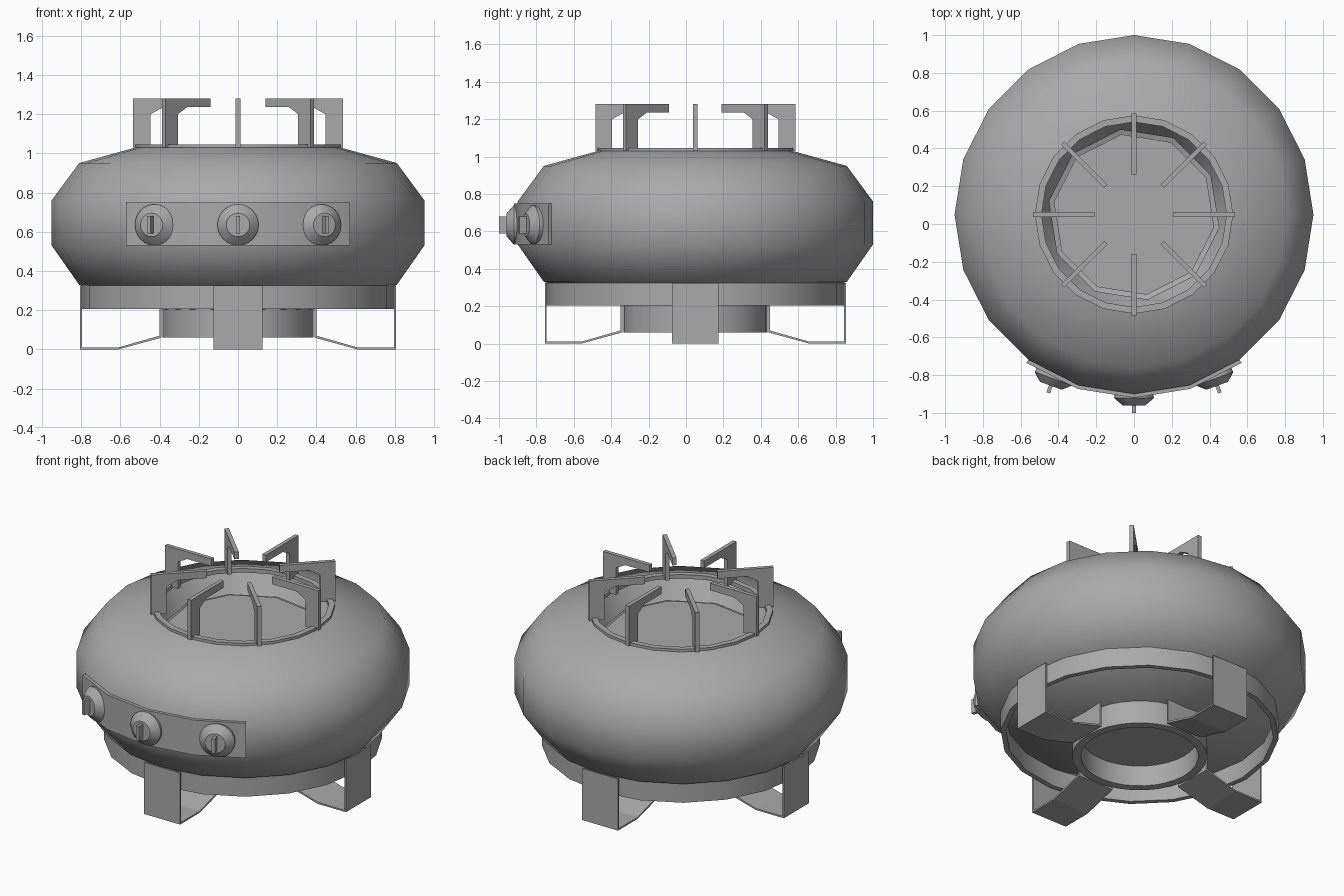
import bpy, bmesh
from math import radians, cos, sin, pi
from mathutils import Matrix, Vector

old = bpy.data.objects.get("Cube")
if old:
    bpy.data.objects.remove(old, do_unlink=True)

grey = bpy.data.materials.new("plain grey")
grey.use_nodes = True
colour = (0.4, 0.4, 0.4, 1)
grey.diffuse_color = colour
grey.node_tree.nodes["Principled BSDF"].inputs["Base Color"].default_value = colour

AXIS = Matrix.Translation((0, 0.05, 0))  # the stove's upright centre line


def finish(name, bm, matrix, angle=None):
    mesh = bpy.data.meshes.new(name)
    bm.transform(matrix)
    bm.to_mesh(mesh)
    bm.free()
    mesh.materials.append(grey)
    obj = bpy.data.objects.new(name, mesh)
    bpy.context.collection.objects.link(obj)
    if angle:
        bpy.ops.object.select_all(action='DESELECT')
        obj.select_set(True)
        bpy.context.view_layer.objects.active = obj
        bpy.ops.object.shade_smooth_by_angle(angle=radians(angle))
    return obj


def lathe(name, profile, sides=20, start=0, steps=None, closed=False, angle=30, matrix=AXIS):
    """Turn (radius, z) points about z; upward profiles face outward."""
    bm = bmesh.new()
    full = steps is None
    steps = steps or sides
    rings = []
    for i in range(steps if full else steps + 1):
        a = radians(start) + 2 * pi * i / sides
        rings.append([bm.verts.new((r * cos(a), r * sin(a), z)) for r, z in profile])
    n = len(profile)
    for i in range(steps):
        p, q = rings[i], rings[(i + 1) % len(rings)]
        for j in range(n if closed else n - 1):
            k = (j + 1) % n
            bm.faces.new((p[j], q[j], q[k], p[k]))
    if not full:
        bm.faces.new(rings[0])
        bm.faces.new(rings[-1][::-1])
    bmesh.ops.remove_doubles(bm, verts=bm.verts, dist=1e-5)
    return finish(name, bm, matrix, angle)


def plate(name, outline, width, matrix):
    """Extrude an (x, z) outline across y, centred on y = 0."""
    bm = bmesh.new()
    face = bm.faces.new([bm.verts.new((x, -width / 2, z)) for x, z in outline])
    new = bmesh.ops.extrude_face_region(bm, geom=[face])["geom"]
    moved = [v for v in new if isinstance(v, bmesh.types.BMVert)]
    bmesh.ops.translate(bm, verts=moved, vec=(0, width, 0))
    bmesh.ops.recalc_face_normals(bm, faces=bm.faces)
    return finish(name, bm, matrix)


def tube(outer, inner, low, high):
    return [(outer, low), (outer, high), (inner, high), (inner, low)]


def spin(degrees):
    return AXIS @ Matrix.Rotation(radians(degrees), 4, 'Z')


# Rounded body shell, open at the top
lathe("body", [(0.37, 0.2), (0.81, 0.33), (0.95, 0.53), (0.95, 0.76), (0.81, 0.95), (0.52, 1.03)], angle=60)

# Burner well, floor and rim
lathe("burner_well", [(0.53, 1.02), (0.455, 0.9)], sides=10, start=27, angle=45)
lathe("burner_floor", [(0.43, 0.91), (0, 0.91)], sides=10, start=27)
lathe("burner_rim", tube(0.525, 0.49, 1.02, 1.045), closed=True)

# Base ring and the central collar with its recessed cap
lathe("base_ring", tube(0.795, 0.765, 0.205, 0.325), closed=True)
lathe("collar", tube(0.385, 0.335, 0.06, 0.22), sides=32, closed=True)
lathe("collar_cap", [(0, 0.19), (0.36, 0.19)], sides=32)

# Pot supports
support = [(0.535, 1.03), (0.445, 1.03), (0.445, 1.2), (0.38, 1.235),
           (0.21, 1.235), (0.21, 1.28), (0.535, 1.28)]
for i in range(8):
    plate(f"pot_support_{i + 1}", support, 0.025, spin(45 * i))

# Bent strip legs
strip = [(0.805, 0.325), (0.805, 0), (0.61, 0), (0.39, 0.06), (0.39, 0.22),
         (0.4, 0.22), (0.4, 0.07), (0.61, 0.01), (0.795, 0.01), (0.795, 0.325)]
for i, side in enumerate(("left", "back", "right", "front")):
    plate(f"{side}_leg", strip, 0.25, spin(90 * i))

# Curved control panel
lathe("control_panel", tube(0.97, 0.945, 0.53, 0.75), start=-126, steps=4, closed=True)

# Knobs with thin grips, turned to face outward
knob = [(0.1, -0.02), (0.105, 0.02), (0.09, 0.035), (0.06, 0.06), (0, 0.06)]
grip = [(-0.045, 0.04), (0.045, 0.04), (0.045, 0.1), (-0.045, 0.1)]
for side, x, y, turn in (("right", -0.42, -0.8, -20), ("middle", 0, -0.9, 0), ("left", 0.42, -0.8, 20)):
    place = (Matrix.Translation((x, y, 0.635)) @ Matrix.Rotation(radians(turn), 4, 'Z')
             @ Matrix.Rotation(radians(90), 4, 'X'))
    lathe(f"{side}_knob", knob, sides=24, matrix=place)
    plate(f"{side}_knob_grip", grip, 0.02, place @ Matrix.Rotation(radians(90), 4, 'Z'))
